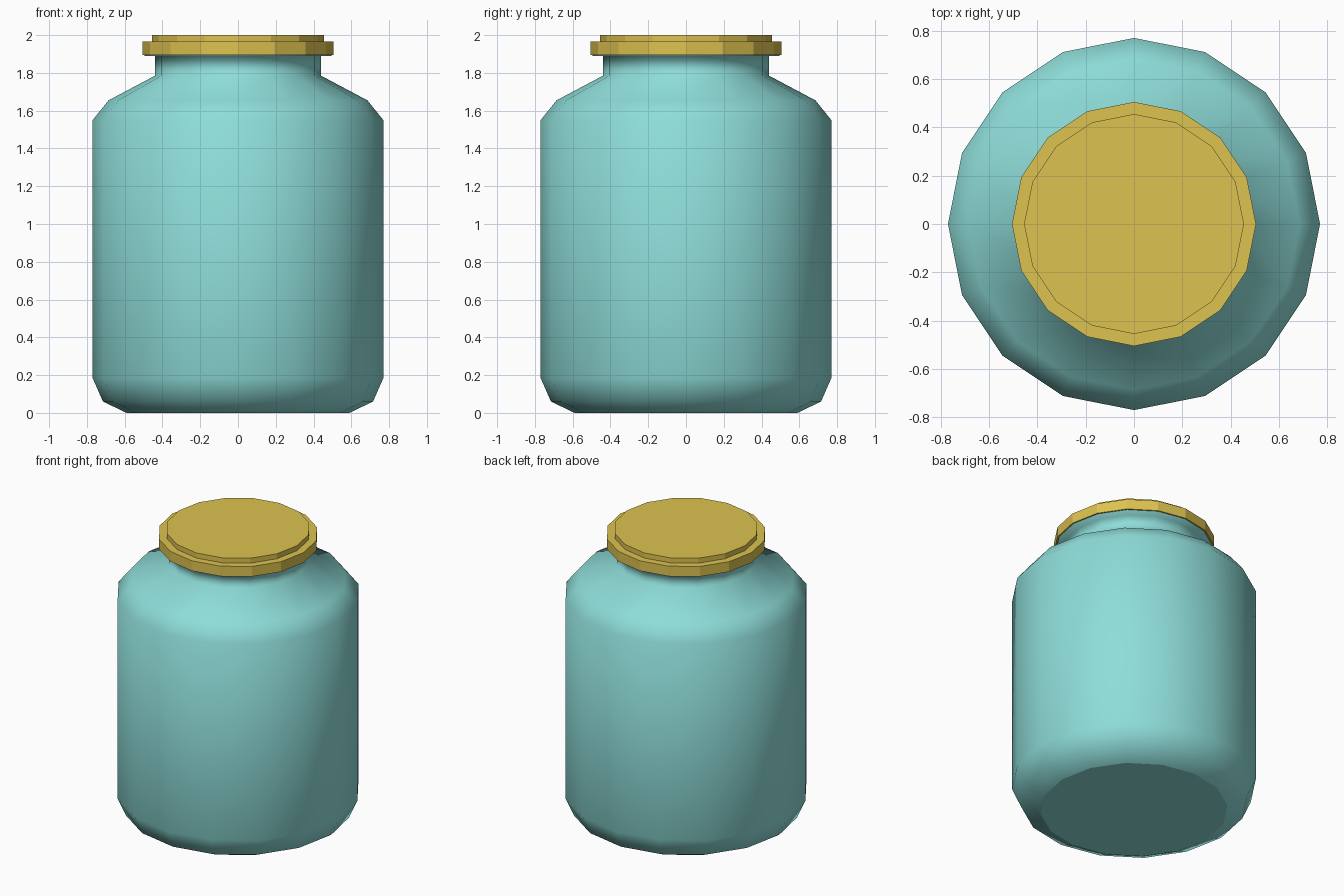
import bpy, bmesh
from math import cos, sin, pi

if "Cube" in bpy.data.objects:
    bpy.data.objects.remove(bpy.data.objects["Cube"])

SIDES = 16


def material(name, color):
    m = bpy.data.materials.new(name)
    m.diffuse_color = color
    m.use_nodes = True
    m.node_tree.nodes["Principled BSDF"].inputs["Base Color"].default_value = m.diffuse_color
    return m


def lathe(name, profile, mat, smooth=False):
    """Revolve (radius, z) points about z and cap both ends."""
    bm = bmesh.new()
    rings = [[bm.verts.new((r * cos(2 * pi * i / SIDES), r * sin(2 * pi * i / SIDES), z))
              for i in range(SIDES)] for r, z in profile]
    for low, high in zip(rings, rings[1:]):
        for i in range(SIDES):
            j = (i + 1) % SIDES
            face = bm.faces.new((low[i], low[j], high[j], high[i]))
            face.smooth = smooth
    bm.faces.new(rings[0][::-1])
    bm.faces.new(rings[-1])
    # Keep hard corners crisp on smooth parts
    for e in bm.edges:
        if len(e.link_faces) == 2 and e.calc_face_angle(0) > 1.2:
            e.smooth = False
    mesh = bpy.data.meshes.new(name)
    bm.to_mesh(mesh)
    bm.free()
    mesh.materials.append(mat)
    obj = bpy.data.objects.new(name, mesh)
    bpy.context.collection.objects.link(obj)
    return obj


glass = material("teal_glass", (0.27, 0.72, 0.69, 1))
gold = material("yellow_lid", (0.72, 0.54, 0.08, 1))

# Jar body: rounded base, straight wall, sloped shoulder, neck and rim under the lid
lathe("jar_body", [(0.59, 0), (0.715, 0.06), (0.77, 0.185), (0.77, 1.55),
                   (0.685, 1.655), (0.44, 1.785), (0.44, 1.89),
                   (0.495, 1.89), (0.495, 1.895)], glass, smooth=True)

# Stepped lid
lathe("lid", [(0.505, 1.895), (0.505, 1.965), (0.455, 1.965), (0.455, 2.0)], gold)
